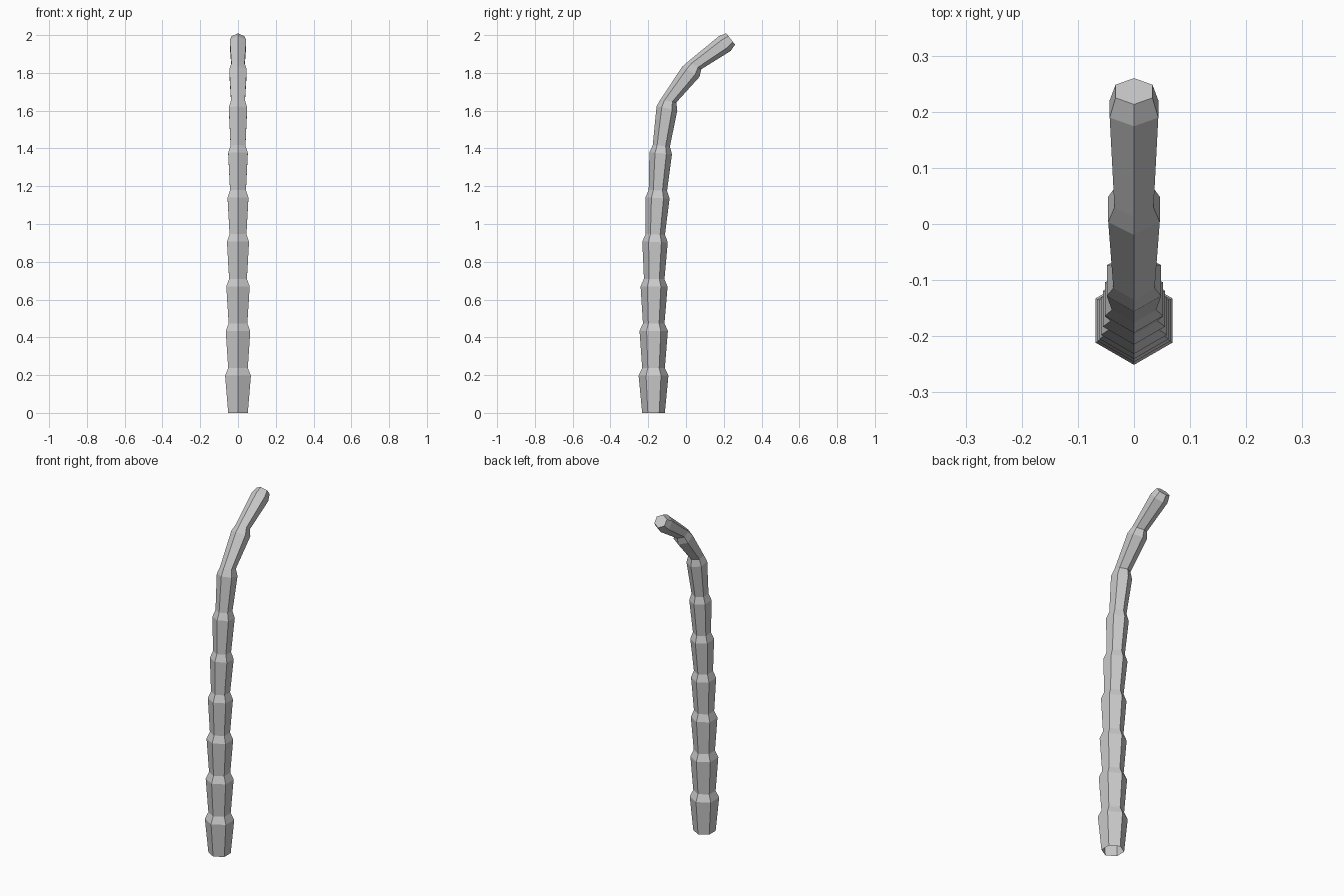
import bpy, bmesh
from math import sin, cos, tau, radians

if "Cube" in bpy.data.objects:
    bpy.data.objects.remove(bpy.data.objects["Cube"])

# Joint rings, bottom to top: centre y, centre z, wide radius, lean in degrees
joints = [
    (-.172, .197, .079, 0), (-.171, .434, .075, 0), (-.169, .669, .0715, 1),
    (-.164, .905, .0675, 2), (-.151, 1.138, .064, 3), (-.134, 1.374, .060, 5),
    (-.101, 1.612, .056, 11), (.026, 1.806, .053, 31), (.205, 1.955, .050, 52),
]
NECK, STEP, SIDES = .76, .040, 6

# Each joint flares wide, then pinches to the neck where the next segment starts
rings = [(-.172, 0, .060, 0)]
for y, z, r, lean in joints:
    a = radians(lean)
    rings.append((y, z, r, a))
    rings.append((y + STEP * sin(a), z + STEP * cos(a), r * NECK, a))

bm = bmesh.new()
loops = []
for y, z, r, a in rings:
    loop = []
    for i in range(SIDES):
        t = tau * i / SIDES
        v = r * cos(t)
        loop.append(bm.verts.new((r * sin(t), y - v * cos(a), z + v * sin(a))))
    loops.append(loop)

# Faceted skin and tip cap; the base is left open
for low, high in zip(loops, loops[1:]):
    for i in range(SIDES):
        j = (i + 1) % SIDES
        bm.faces.new((low[i], low[j], high[j], high[i]))
bm.faces.new(loops[-1])
bmesh.ops.recalc_face_normals(bm, faces=bm.faces)

mesh = bpy.data.meshes.new("segmented_trunk")
bm.to_mesh(mesh)
bm.free()
trunk = bpy.data.objects.new("segmented_trunk", mesh)
bpy.context.collection.objects.link(trunk)
